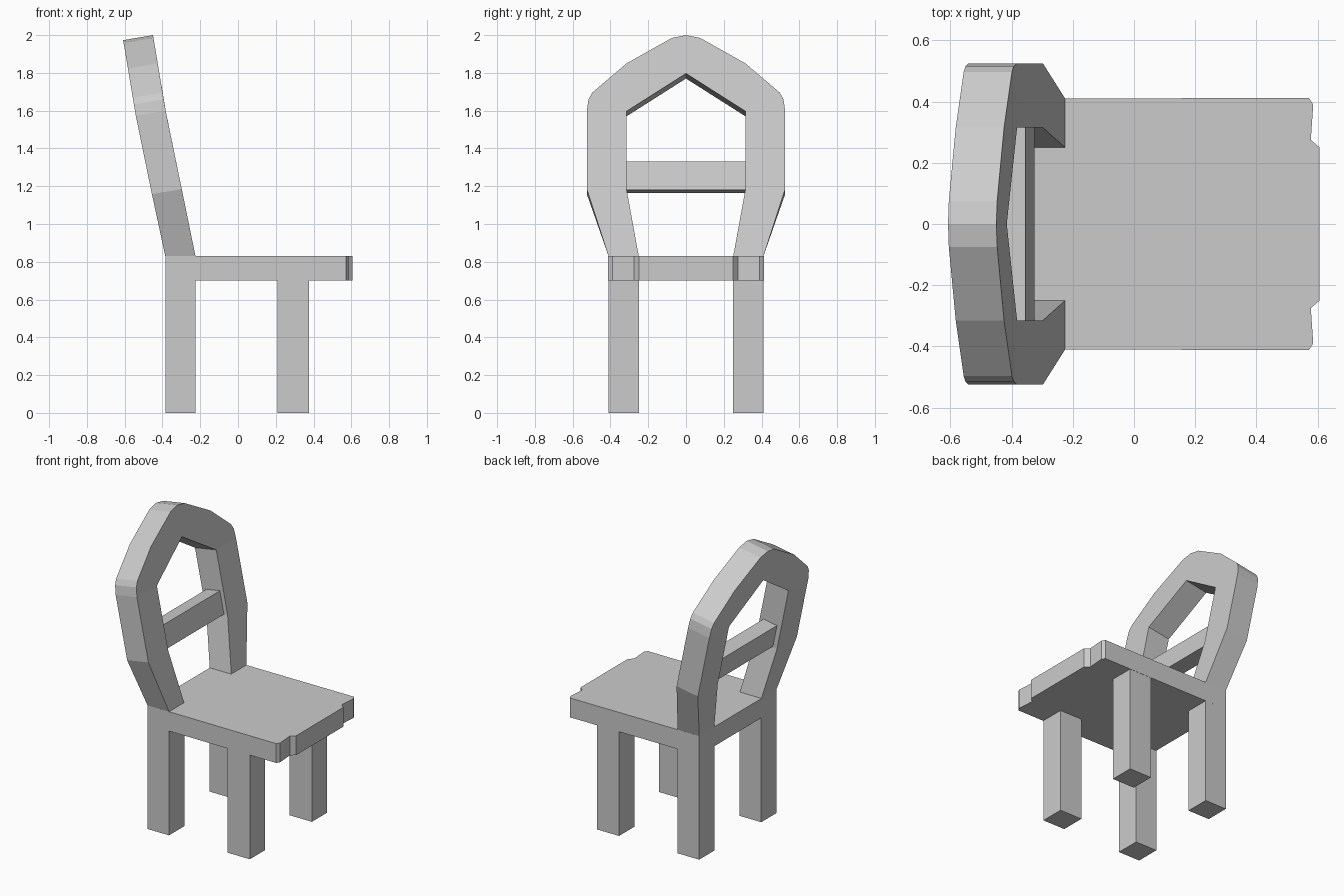
import bpy

if "Cube" in bpy.data.objects:
    bpy.data.objects.remove(bpy.data.objects["Cube"])


def make_object(name, verts, faces, mirror=False):
    mesh = bpy.data.meshes.new(name)
    mesh.from_pydata(verts, [], faces)
    obj = bpy.data.objects.new(name, mesh)
    bpy.context.collection.objects.link(obj)
    if mirror:
        mod = obj.modifiers.new("mirror", 'MIRROR')
        mod.use_axis = (False, True, False)
        mod.use_clip = True
    return obj


def prism(name, bottom, top, mirror=False):
    """Closed solid between two matching loops (counter-clockwise seen from the top loop)."""
    n = len(bottom)
    faces = [list(range(n))[::-1], list(range(n, 2 * n))]
    faces += [[i, (i + 1) % n, n + (i + 1) % n, n + i] for i in range(n)]
    return make_object(name, bottom + top, faces, mirror)


def upright(name, outline, z0, z1, mirror=False):
    return prism(name, [(x, y, z0) for x, y in outline],
                 [(x, y, z1) for x, y in outline], mirror)


SEAT_Z0, SEAT_Z1 = 0.70, 0.83

# Seat: slab with a stepped front edge
edge = [(0.607, 0.25), (0.578, 0.275), (0.586, 0.39), (0.572, 0.412), (-0.385, 0.41)]
seat_outline = edge + [(x, -y) for x, y in reversed(edge)]
upright("seat", seat_outline, SEAT_Z0, SEAT_Z1)

# Legs: mirrored left and right
for name, x0, x1 in (("rear_legs", -0.385, -0.225), ("front_legs", 0.21, 0.375)):
    upright(name, [(x0, 0.248), (x1, 0.248), (x1, 0.41), (x0, 0.41)], 0, SEAT_Z0, True)


# Back frame: half arch, leaning back, mirrored
def front_x(z):
    if z < 1.6:
        return -0.225 - (z - SEAT_Z1) * 0.205
    return -0.383 - (z - 1.6) * 0.1675


def front_point(y, z):
    return (front_x(z), y, z)


def back_point(y, z):
    if z <= SEAT_Z1:
        return (-0.385, y, z)
    return (front_x(z) - 0.158, y, z - 0.027)


outer = [(0.41, 0.83), (0.525, 1.185), (0.525, 1.60), (0.516, 1.66),
         (0.497, 1.695), (0.315, 1.85), (0.075, 1.985), (0, 2.0)]
inner = [(0.25, 0.83), (0.315, 1.185), (0.315, 1.597), (0, 1.797)]
profile = outer + inner
n, m = len(outer), len(profile)
verts = [front_point(*p) for p in profile] + [back_point(*p) for p in profile]
bands = [[n, 0, 1, n + 1], [n + 1, 1, 2, n + 2], [n + 2, *range(2, n), n + 3]]
faces = bands + [[m + i for i in reversed(b)] for b in bands]
faces += [[i, m + i, m + i + 1, i + 1] for i in range(n - 1)]
faces += [[i + 1, m + i + 1, m + i, i] for i in range(n, m - 1)]
make_object("back_frame", verts, faces, True)

# Cross rail: tilted bar between the back posts
section = [(-0.325, 1.18), (-0.355, 1.33), (-0.455, 1.313), (-0.425, 1.165)]
w = 0.315
prism("back_rail", [(x, w, z) for x, z in section], [(x, -w, z) for x, z in section])
